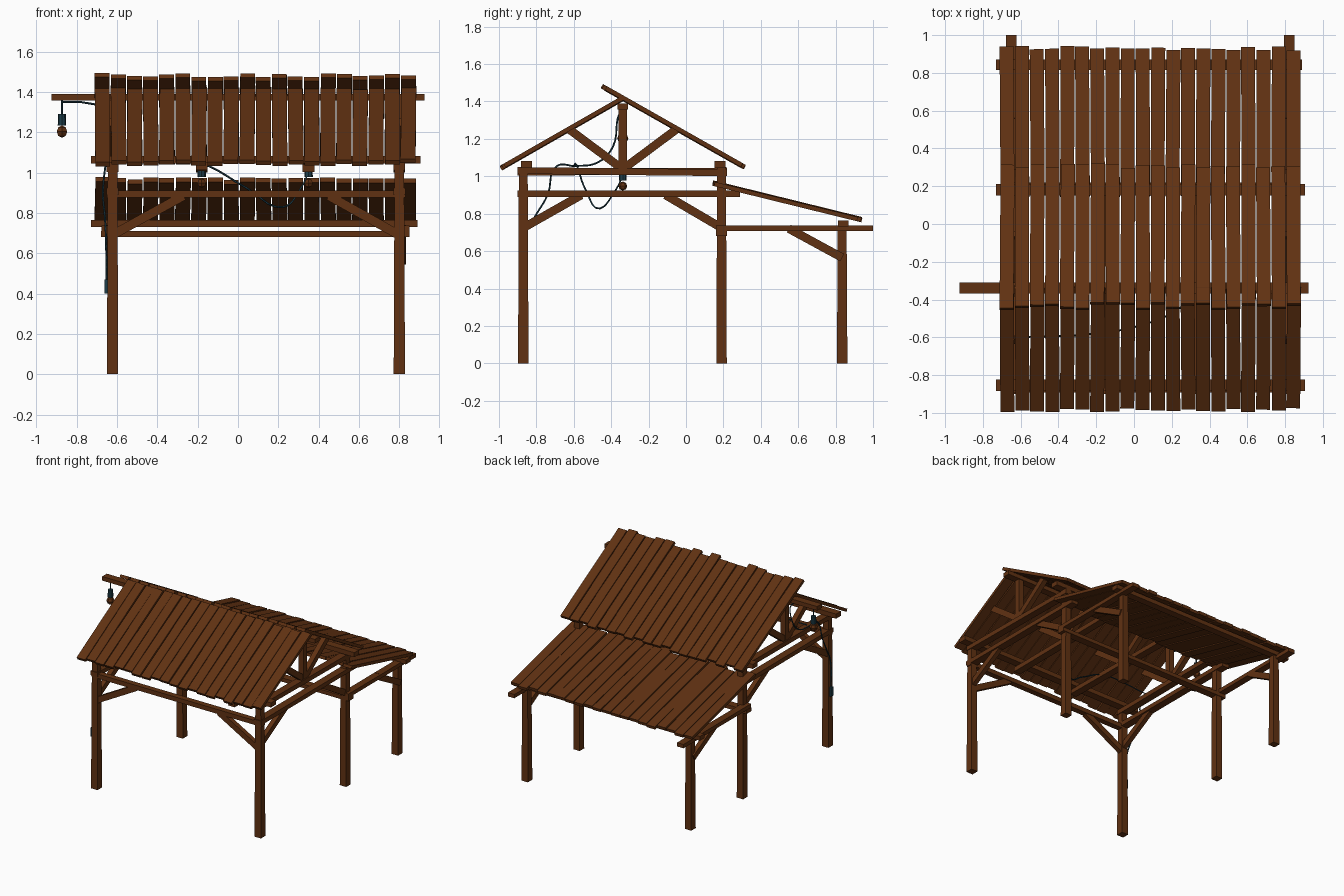
import bpy, bmesh, math, random
from mathutils import Vector, Matrix

if "Cube" in bpy.data.objects:
    bpy.data.objects.remove(bpy.data.objects["Cube"])

random.seed(4)


def material(name, rgb):
    m = bpy.data.materials.new(name)
    m.diffuse_color = (*rgb, 1)
    m.use_nodes = True
    m.node_tree.nodes["Principled BSDF"].inputs["Base Color"].default_value = m.diffuse_color
    return m


WOOD = material("brown wood", (0.118, 0.031, 0.006))
TEAL = material("dark teal metal", (0.012, 0.045, 0.065))


def add_beam(bm, p, q, w, h, taper=1.0):
    """Square timber from p to q: w is the sideways size, h the other one."""
    p, q = Vector(p), Vector(q)
    d = (q - p).normalized()
    side = d.cross(Vector((0, 0, 1)))
    side = side.normalized() if side.length > 1e-3 else Vector((1, 0, 0))
    up = side.cross(d).normalized()
    rings = []
    for c, s in ((p, 1.0), (q, taper)):
        rings.append([bm.verts.new(c + side * w * s * a / 2 + up * h * s * b / 2)
                      for a, b in ((-1, -1), (1, -1), (1, 1), (-1, 1))])
    a, b = rings
    bm.faces.new(a[::-1])
    bm.faces.new(b)
    for i in range(4):
        j = (i + 1) % 4
        bm.faces.new((a[i], a[j], b[j], b[i]))


def finish(bm, name, mat):
    bmesh.ops.recalc_face_normals(bm, faces=bm.faces)
    me = bpy.data.meshes.new(name)
    bm.to_mesh(me)
    bm.free()
    me.materials.append(mat)
    ob = bpy.data.objects.new(name, me)
    bpy.context.collection.objects.link(ob)
    return ob


def beams(name, items):
    bm = bmesh.new()
    for it in items:
        add_beam(bm, *it)
    return finish(bm, name, WOOD)


def plank_roof(name, low, high, jitter=0.018, count=20):
    """Row of boards along x; low and high are (y, z) of the slope's ends."""
    bm = bmesh.new()
    x0, x1 = -0.712, 0.885
    step = (x1 - x0) / count
    a, b = Vector((0, *low)), Vector((0, *high))
    d = (b - a).normalized()
    for i in range(count):
        x = x0 + step * (i + 0.5)
        skew = random.uniform(-0.003, 0.003)
        p = a + d * random.uniform(0, jitter * 1.5) + Vector((x - skew, 0, 0))
        q = b + d * random.uniform(-jitter, jitter) + Vector((x + skew, 0, 0))
        lift = Vector((0, 0, random.uniform(-0.003, 0.003)))
        add_beam(bm, p + lift, q + lift, step - 0.006, 0.023)
    return finish(bm, name, WOOD)


L, R = -0.622, 0.80          # post rows in x
F, M, B = -0.87, 0.19, 0.835  # post rows in y
RIDGE_Y = -0.338

# Posts
for label, y, h in (("front", F, 1.05), ("middle", M, 1.05), ("back", B, 0.74)):
    for side, x in (("left", L), ("right", R)):
        beams(f"{label}_{side}_post", [((x, y, 0), (x, y, h), 0.056, 0.056, 0.84)])

# Roof boards: front slope, back slope overlapping the ridge, lean-to
plank_roof("front_roof_boards", (-0.992, 1.042), (-0.345, 1.412))
plank_roof("back_roof_boards", (0.315, 1.048), (-0.435, 1.473))
plank_roof("lean_to_roof_boards", (0.94, 0.768), (0.16, 0.960))

# Ridge beam and plates running along x
beams("ridge_beam", [((-0.925, RIDGE_Y, 1.373), (0.925, RIDGE_Y, 1.373), 0.058, 0.032)])
beams("wall_plates", [((-0.73, y, 1.063), (0.905, y, 1.063), 0.06, 0.036)
                      for y in (-0.853, 0.182)])
beams("lean_to_plate", [((-0.73, 0.842, 0.748), (0.89, 0.842, 0.748), 0.056, 0.034)])
beams("front_rail", [((-0.65, F, 0.893), (0.83, F, 0.893), 0.045, 0.035)])
beams("middle_rail", [((-0.68, M, 0.695), (0.85, M, 0.695), 0.06, 0.03)])

# Beams running along y on both sides
beams("side_rails", [((x, -0.90, 0.907), (x, 0.29, 0.907), 0.06, 0.034) for x in (L, R)])
beams("lean_to_side_beams", [((x, 0.16, 0.723), (x, 1.0, 0.723), 0.056, 0.03)
                             for x in (-0.65, 0.822)])

# Roof trusses: tie beam, king post and two struts each
for n, x in enumerate((L, -0.18, 0.35, R)):
    tilt = 0.006 if n % 2 else -0.003
    beams(f"tie_beam_{n + 1}", [((x, -0.90, 1.025 + tilt), (x, 0.22, 1.025 - tilt), 0.058, 0.036)])
    beams(f"king_post_{n + 1}", [((x, RIDGE_Y, 1.03), (x, RIDGE_Y, 1.37), 0.045, 0.045)])
    beams(f"roof_struts_{n + 1}",
          [((x, RIDGE_Y + s * 0.01, 1.045), (x, RIDGE_Y + s * 0.285, 1.25), 0.04, 0.045)
           for s in (-1, 1)])

# Diagonal braces
beams("front_braces", [((-0.615, F, 0.695), (-0.27, F, 0.885), 0.036, 0.045),
                       ((0.79, F, 0.695), (0.45, F, 0.885), 0.036, 0.045)])
beams("side_braces", [it for x in (L, R) for it in (
    ((x, -0.86, 0.73), (x, -0.56, 0.90), 0.036, 0.045),
    ((x, 0.18, 0.73), (x, -0.11, 0.90), 0.036, 0.045))])
beams("lean_to_braces", [((x, 0.835, 0.565), (x, 0.55, 0.72), 0.036, 0.045)
                         for x in (-0.64, 0.815)])


# Hanging lamps: teal socket and cord, amber-brown faceted bulb
def lamp(name, x, z, cord_top, r=0.03):
    bm = bmesh.new()
    for rad, lo, hi in ((0.021, z + 0.03, z + 0.088), (0.005, z + 0.08, cord_top)):
        bmesh.ops.create_cone(bm, cap_ends=True, segments=8, radius1=rad, radius2=rad * 0.9,
                              depth=hi - lo,
                              matrix=Matrix.Translation((x, RIDGE_Y, (lo + hi) / 2)))
    finish(bm, name + "_socket", TEAL)
    bm = bmesh.new()
    bmesh.ops.create_uvsphere(bm, u_segments=6, v_segments=4, radius=r,
                              matrix=Matrix.Translation((x, RIDGE_Y, z)))
    finish(bm, name + "_bulb", WOOD)


lamp("outer_lamp", -0.873, 1.203, 1.36)
lamp("left_lamp", -0.18, 0.948, 1.04, 0.024)
lamp("right_lamp", 0.35, 0.948, 1.04, 0.024)


# Electric cables
def cable(name, pts):
    cu = bpy.data.curves.new(name, "CURVE")
    cu.dimensions = "3D"
    cu.bevel_depth = 0.005
    cu.bevel_resolution = 0
    cu.resolution_u = 5
    sp = cu.splines.new("BEZIER")
    sp.bezier_points.add(len(pts) - 1)
    for bp, p in zip(sp.bezier_points, pts):
        bp.co = p
        bp.handle_left_type = bp.handle_right_type = "AUTO"
    cu.materials.append(TEAL)
    ob = bpy.data.objects.new(name, cu)
    bpy.context.collection.objects.link(ob)


cable("ridge_cable", [(-0.873, RIDGE_Y, 1.35), (-0.75, -0.345, 1.345), (-0.66, -0.365, 1.31),
                      (-0.655, -0.39, 1.16), (-0.655, -0.47, 1.075), (-0.655, -0.59, 1.055),
                      (-0.655, -0.69, 1.055), (-0.67, -0.74, 0.90), (-0.66, -0.81, 0.78),
                      (-0.655, -0.86, 0.68), (-0.652, -0.87, 0.43)])
cable("lamp_cable", [(-0.63, -0.60, 1.055), (-0.2, -0.58, 1.05), (0.04, -0.535, 0.925),
                     (0.22, -0.46, 0.828), (0.31, -0.38, 0.92), (0.35, RIDGE_Y, 1.0)])

# Switch box on the front left post
bm = bmesh.new()
add_beam(bm, (-0.652, F, 0.40), (-0.652, F, 0.47), 0.022, 0.03)
finish(bm, "switch_box", TEAL)
